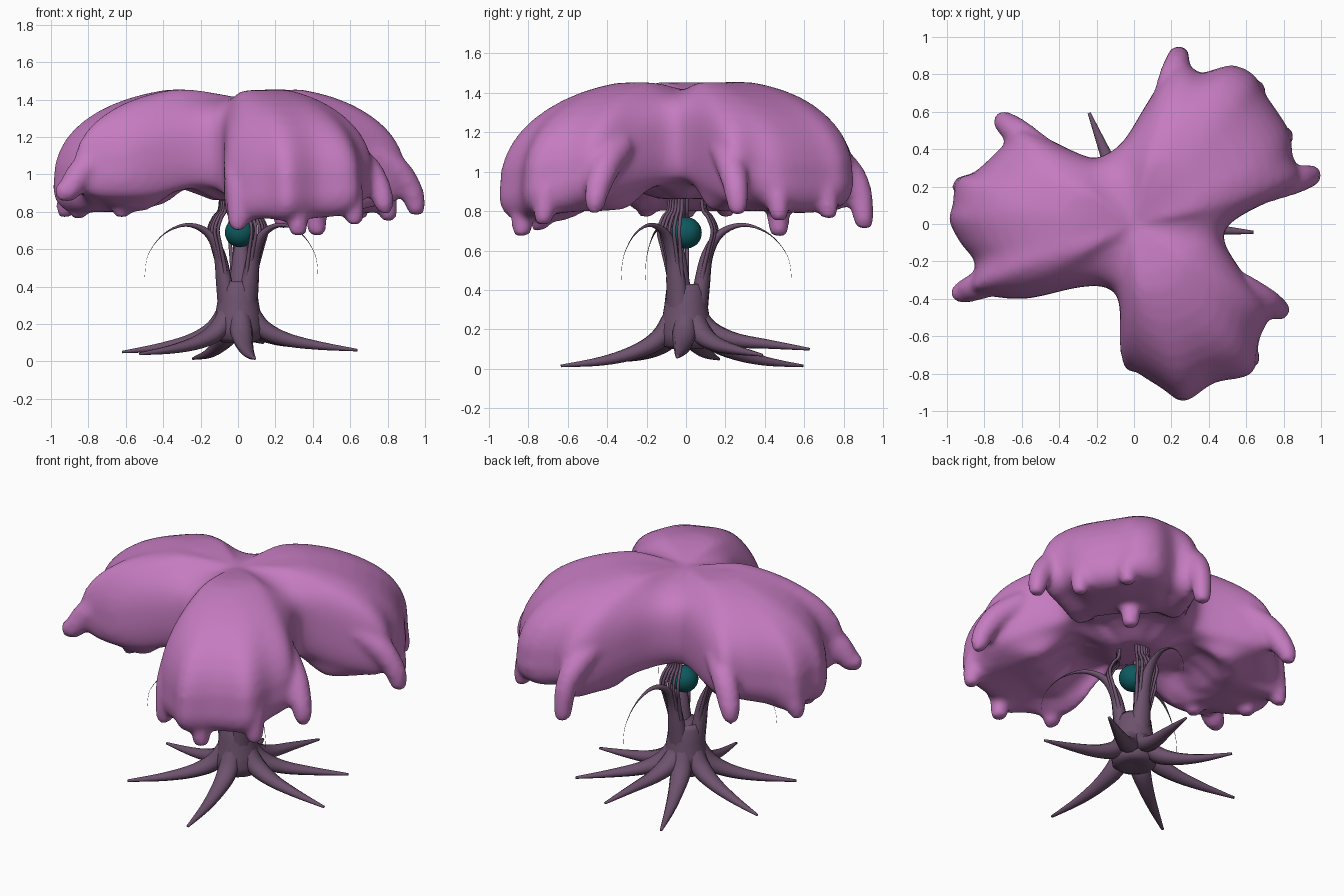
import bpy, bmesh, math
from mathutils import Vector

if "Cube" in bpy.data.objects:
    bpy.data.objects.remove(bpy.data.objects["Cube"])


def material(name, col):
    m = bpy.data.materials.new(name)
    m.diffuse_color = (*col, 1)
    m.use_nodes = True
    m.node_tree.nodes["Principled BSDF"].inputs["Base Color"].default_value = m.diffuse_color
    return m


PINK = material("canopy pink", (0.56, 0.20, 0.53))
BARK = material("bark purple", (0.155, 0.085, 0.155))
TEAL = material("dark teal", (0.004, 0.10, 0.11))


def catmull(p, t):
    i = min(int(t), len(p) - 2)
    u = t - i
    a, b, c, d = p[max(i - 1, 0)], p[i], p[i + 1], p[min(i + 2, len(p) - 1)]
    return 0.5 * (2 * b + (c - a) * u + (2 * a - 5 * b + 4 * c - d) * u * u
                  + (3 * b - a - 3 * c + d) * u ** 3)


def tube(bm, angle, pts, n=10, sub=5, wide=1.0):
    """Tapered tube in the vertical plane at angle; pts are (r, z, radius)."""
    out = Vector((math.cos(angle), math.sin(angle), 0))
    side = Vector((-math.sin(angle), math.cos(angle), 0))
    p = [Vector(q) for q in pts]
    steps = (len(p) - 1) * sub
    sm = [catmull(p, k / sub) for k in range(steps + 1)]
    rings = []
    for k, q in enumerate(sm):
        d = sm[min(k + 1, steps)] - sm[max(k - 1, 0)]
        tan = (out * d.x + Vector((0, 0, d.y))).normalized()
        nor = side.cross(tan)
        c = out * q.x + Vector((0, 0, q.y))
        rad = max(q.z, 0.0006)
        rings.append([bm.verts.new(c + rad * (wide * side * math.cos(a) + nor * math.sin(a)))
                      for a in (2 * math.pi * j / n for j in range(n))])
    bridge(bm, rings)
    bm.faces.new(rings[0])
    bm.faces.new(rings[-1])


def bridge(bm, rings):
    for a, b in zip(rings, rings[1:]):
        n = len(a)
        for j in range(n):
            bm.faces.new((a[j], a[(j + 1) % n], b[(j + 1) % n], b[j]))


def finish(bm, name, mat):
    bmesh.ops.recalc_face_normals(bm, faces=bm.faces)
    for f in bm.faces:
        f.smooth = True
    me = bpy.data.meshes.new(name)
    bm.to_mesh(me)
    bm.free()
    me.materials.append(mat)
    ob = bpy.data.objects.new(name, me)
    bpy.context.collection.objects.link(ob)
    return ob


# Canopy rim: x, y and lowest height around the three lobes
RIM = [(.55, .03, .95), (.82, .17, .88), (.90, .25, .84), (.85, .36, .85), (.83, .5, .80),
       (.7, .7, .79), (.64, .8, .81), (.52, .85, .82), (.36, .81, .84), (.27, .86, .80),
       (.17, .8, .84), (.06, .63, .89), (-.06, .44, .92), (-.18, .36, .94), (-.28, .37, .94),
       (-.6, .51, .90), (-.7, .42, .87), (-.85, .28, .83), (-.95, .24, .80), (-.97, .1, .82),
       (-.99, .02, .80), (-.93, -.1, .80), (-.85, -.21, .83), (-.88, -.34, .88),
       (-.8, -.38, .87), (-.58, -.4, .88), (-.3, -.34, .93), (-.15, -.34, .92),
       (-.08, -.42, .88), (-.07, -.68, .77), (0, -.78, .74), (.15, -.88, .76),
       (.27, -.95, .75), (.43, -.85, .76), (.63, -.8, .78), (.67, -.62, .81),
       (.72, -.46, .86), (.58, -.26, .92), (.48, -.08, .95)]
# Drooping fingers: tip x, y, z
FINGERS = [(.95, .26, .79), (.42, .47, .68), (.80, .47, .76), (.65, .72, .77), (.24, .90, .72),
           (-.70, .55, .82), (-.92, .2, .78), (-.85, .0, .77), (-.93, -.37, .87),
           (-.62, -.2, .78), (0, -.74, .71), (.32, -.83, .68), (.62, -.72, .74),
           (.78, -.46, .80)]


def smoothstep(a, b, x):
    t = min(max((x - a) / (b - a), 0), 1)
    return t * t * (3 - 2 * t)


# Rim refined by a closed spline, plus a softened copy for the crown
bm = bmesh.new()
loop = [Vector(p) for p in RIM[-2:] + RIM + RIM[:2]]
rim = [catmull(loop, 2 + i + k / 4) for i in range(len(RIM)) for k in range(4)]
N = len(rim)
soft = rim
for _ in range(3):
    soft = [sum((soft[(i + k) % N] for k in range(-4, 5)), Vector()) / 9 for i in range(N)]
rings = []
LEVELS = [(f, 1) for f in (.02, .1, .2, .3, .4, .5, .6, .7, .78, .85, .9, .94, .97, .99, 1)]
LEVELS += [(f, 0) for f in (.99, .97, .94, .9, .86, .8, .72, .64, .55, .45, .35, .25, .15, .02)]
for f, upper in LEVELS:
    ring = []
    for q, s in zip(rim, soft):
        mix = f ** 4 if upper else f ** 2
        p = s.lerp(q, mix) * f
        R = math.hypot(q.x, q.y)
        w = smoothstep(.38, .8, math.hypot(s.x, s.y))
        lift = .18 - .06 * smoothstep(.4, .85, R)
        zm = q.z + lift
        if upper:
            crest = 1.41 + .065 * w * min(1, f * R / .35)
            z = zm + (crest - zm) * (1 - f ** (2.2 + .25 * w)) ** (.43 - .04 * w)
        else:
            g = (1 - f) * R
            lip = zm - lift * math.sqrt(1 - (1 - min(g / .1, 1)) ** 2)
            r = f * R
            arch = .86 + .07 * smoothstep(.12, .33, r) - .13 * w * smoothstep(.36, .6, r)
            z = lip + (arch - lip) * smoothstep(.08, .3, g)
        ring.append(bm.verts.new((p.x, p.y, z)))
    rings.append(ring)
bridge(bm, rings)
bm.faces.new(rings[0])
bm.faces.new(rings[-1])
for x, y, z in FINGERS:
    r = math.hypot(x, y)
    tube(bm, math.atan2(y, x), [(r * .72, 1.13, .08), (r * .88, 1.03, .078),
                                (r * .97, .92, .066), (r, z + .04, .054), (r, z - .008, .036)])
canopy = finish(bm, "canopy", PINK)
rm = canopy.modifiers.new("blend", 'REMESH')
rm.mode = 'VOXEL'
rm.voxel_size = 0.018
rm.use_smooth_shade = True
sm = canopy.modifiers.new("soften", 'SMOOTH')
sm.factor = 0.5
sm.iterations = 9

# Trunk
bm = bmesh.new()
prof = [(.01, .12), (.08, .10), (.125, .12), (.135, .18), (.122, .25), (.11, .32),
        (.10, .40), (.085, .43), (.01, .40)]
rings = [[bm.verts.new((r * math.cos(a), r * math.sin(a), z))
          for a in (2 * math.pi * j / 32 for j in range(32))] for r, z in prof]
bridge(bm, rings)
bm.faces.new(rings[0])
bm.faces.new(rings[-1])
finish(bm, "trunk", BARK)

# Roots: direction and tip height
bm = bmesh.new()
for deg, z in ((-4, .06), (37, .07), (78, .10), (112, .015), (165, .05), (215, .04), (278, .015)):
    tube(bm, math.radians(deg), [(.05, .35, .035), (.08, .25, .046), (.14, z * .4 + .145, .05),
                                 (.26, z * .7 + .075, .038), (.43, z + .025, .024),
                                 (.64, z, .007)], wide=1.2)
finish(bm, "roots", BARK)

# Arching tendrils and the thin strands clustered beside each
tendrils, strands = bmesh.new(), bmesh.new()
for deg in (-37.5, 82.5, 202.5):
    tube(tendrils, math.radians(deg),
         [(.06, .28, .05), (.08, .42, .042), (.11, .58, .03), (.18, .69, .02), (.30, .73, .010),
          (.43, .68, .003), (.52, .57, .0009), (.54, .45, .0006)], wide=1.35)
    for off in (-25, -15, -5, 5, 15, 25):
        tube(strands, math.radians(deg + off),
             [(.085, .36, .015), (.10, .48, .012), (.135, .61, .010), (.158, .70, .009),
              (.13, .77, .009), (.10, .81, .009), (.09, .92, .009)], n=7, sub=4)
finish(tendrils, "tendrils", BARK)
finish(strands, "strands", BARK)

# Orb held in the strands
bm = bmesh.new()
bmesh.ops.create_uvsphere(bm, u_segments=32, v_segments=18, radius=.08)
bmesh.ops.translate(bm, verts=bm.verts, vec=(0.01, 0, .69))
finish(bm, "orb", TEAL)
